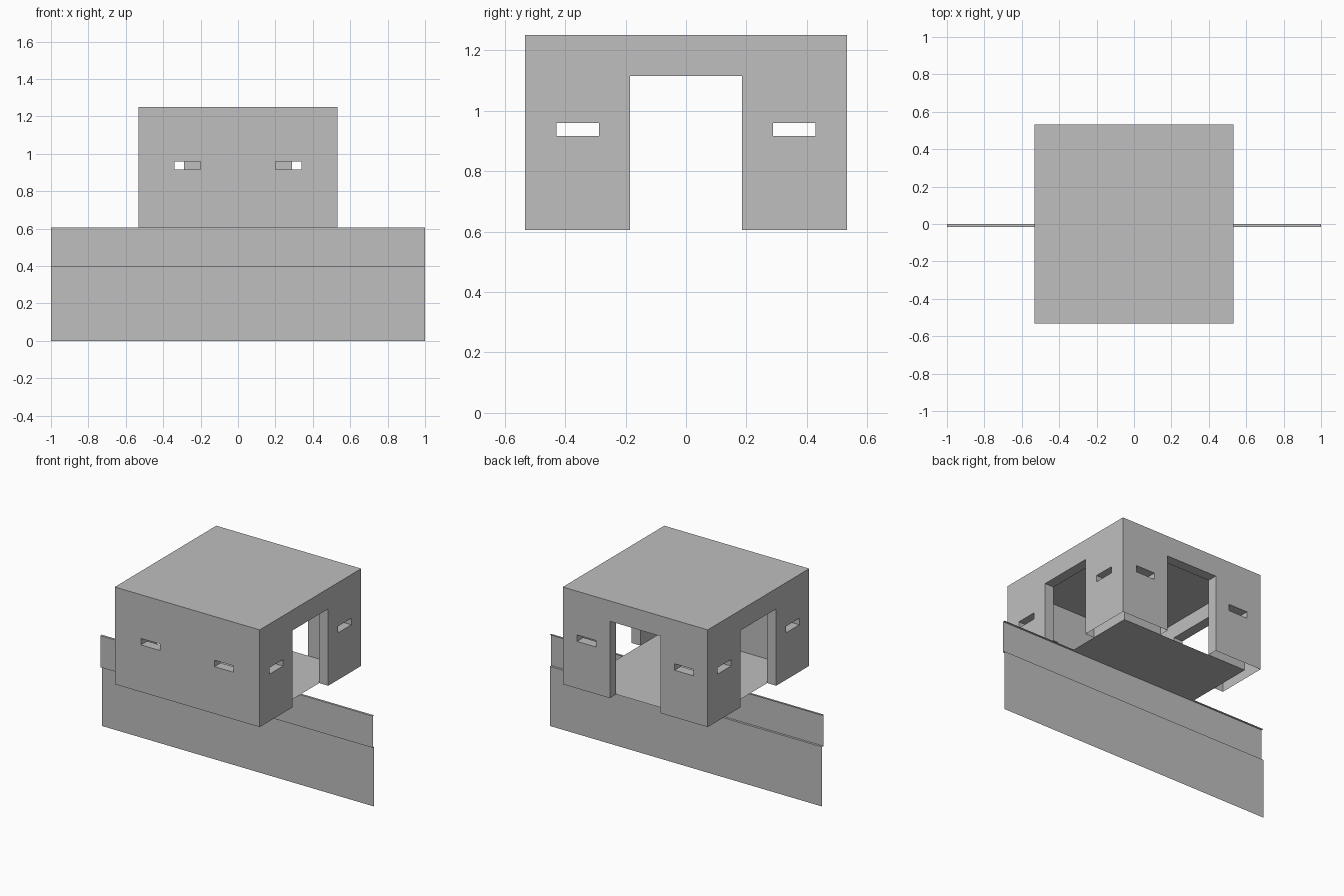
import bpy
import bmesh
from math import pi
from mathutils import Matrix

if "Cube" in bpy.data.objects:
    bpy.data.objects.remove(bpy.data.objects["Cube"], do_unlink=True)

# Single plain grey
grey = bpy.data.materials.new("plain_grey")
grey.use_nodes = True
colour = (0.52, 0.52, 0.52, 1)
grey.diffuse_color = colour
grey.node_tree.nodes["Principled BSDF"].inputs["Base Color"].default_value = colour

OUT, IN = 0.532, 0.466          # outer and inner half widths of the cabin
BASE, ROOF, CEIL = 0.605, 1.25, 1.21
DOOR = (-0.186, 0.186, BASE, 1.115)


def slits(centre):
    return [(s * centre - 0.07, s * centre + 0.07, 0.917, 0.96) for s in (-1, 1)]


def finish(name, bm):
    bmesh.ops.remove_doubles(bm, verts=bm.verts, dist=0.0001)
    mesh = bpy.data.meshes.new(name)
    bm.to_mesh(mesh)
    bm.free()
    mesh.materials.append(grey)
    obj = bpy.data.objects.new(name, mesh)
    bpy.context.collection.objects.link(obj)
    return obj


def face(bm, points):
    return bm.faces.new([bm.verts.new(p) for p in points])


def corners(x0, x1, z0, z1):
    return [(x0, z0), (x1, z0), (x1, z1), (x0, z1)]


def skin(bm, half, top, openings, inward):
    # Sheet of cells around the openings
    xs = sorted({-half, half, *(v for o in openings for v in o[:2])})
    zs = sorted({BASE, top, *(v for o in openings for v in o[2:])})
    cells = []
    for x0, x1 in zip(xs, xs[1:]):
        for z0, z1 in zip(zs, zs[1:]):
            cx, cz = (x0 + x1) / 2, (z0 + z1) / 2
            if any(a < cx < b and c < cz < d for a, b, c, d in openings):
                continue
            points = [(x, -half, z) for x, z in corners(x0, x1, z0, z1)]
            cells.append(face(bm, points[::-1] if inward else points))
    return cells


def cabin_wall(name, angle, openings):
    # Hollow wall, open underneath, with lined openings
    bm = bmesh.new()
    skin(bm, OUT, ROOF, openings, False)
    skin(bm, IN, CEIL, openings, True)
    for o in openings:
        loop = corners(*o)
        for (ax, az), (bx, bz) in zip(loop, loop[1:] + loop[:1]):
            if az == bz == BASE:
                continue        # doorways have no sill
            face(bm, [(ax, -OUT, az), (bx, -OUT, bz), (bx, -IN, bz), (ax, -IN, az)])
    bm.transform(Matrix.Rotation(angle, 4, 'Z'))
    finish(name, bm)


def slab(name, half, z, down=False):
    bm = bmesh.new()
    points = [(x, y, z) for x, y in corners(-half, half, -half, half)]
    face(bm, points[::-1] if down else points)
    finish(name, bm)


# Cabin
cabin_wall("front_wall", 0, slits(0.27))
for name, angle in (("left_wall", pi / 2), ("back_wall", pi), ("right_wall", -pi / 2)):
    cabin_wall(name, angle, [DOOR] + slits(0.358))
slab("roof", OUT, ROOF)
slab("ceiling", IN, CEIL, down=True)
slab("floor", IN, BASE)

# Long thin stepped barrier beneath the cabin
profile = [(0, 0), (0, 0.395), (-0.015, 0.395), (-0.015, BASE), (0, BASE)]
bm = bmesh.new()
for (y0, z0), (y1, z1) in zip(profile, profile[1:]):
    face(bm, [(-1, y0, z0), (1, y0, z0), (1, y1, z1), (-1, y1, z1)])
finish("barrier", bm)
